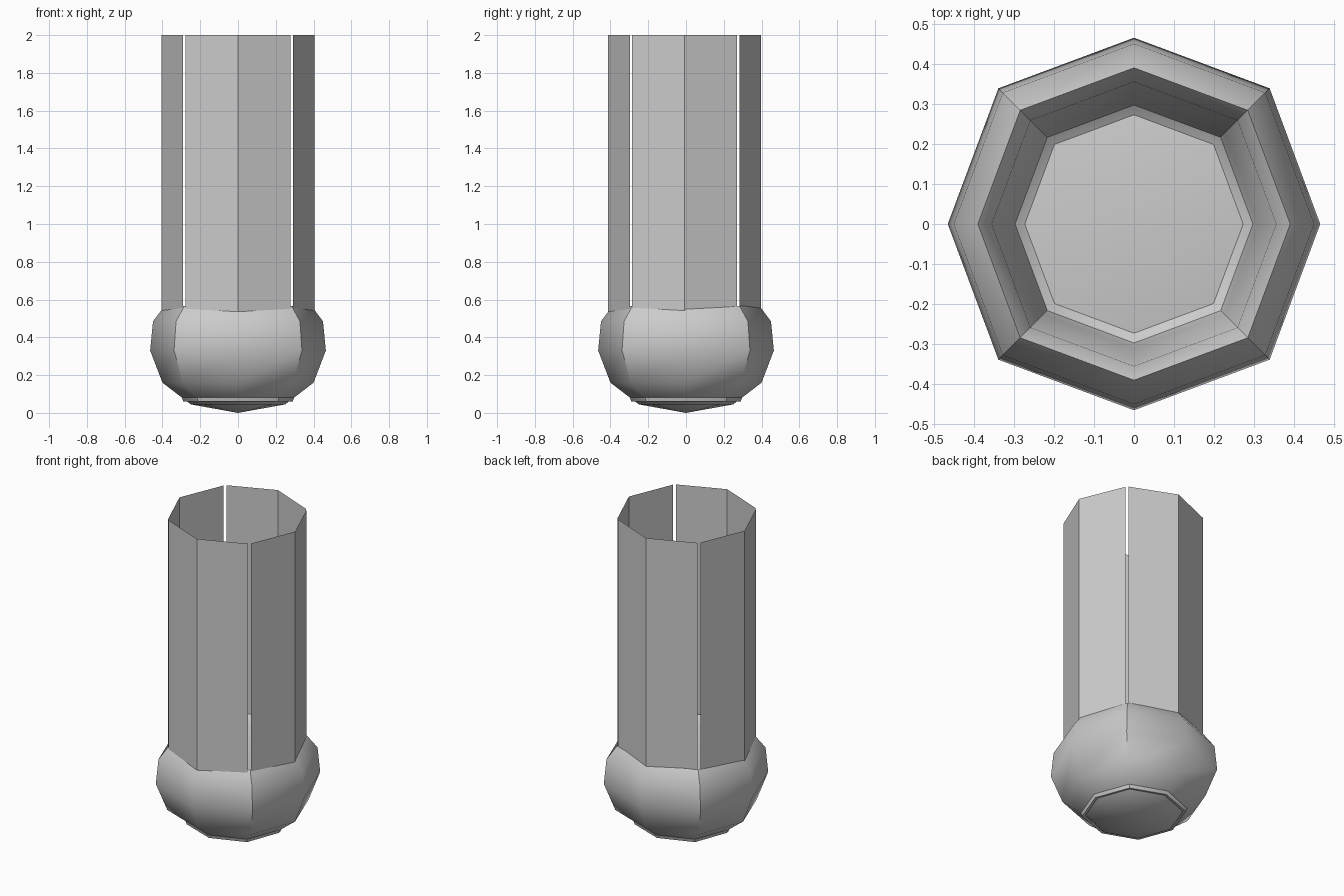
import bpy, bmesh, math

if "Cube" in bpy.data.objects:
    bpy.data.objects.remove(bpy.data.objects["Cube"])

grey = bpy.data.materials.new("plain grey")
grey.diffuse_color = (0.6, 0.6, 0.6, 1)
grey.use_nodes = True
grey.node_tree.nodes["Principled BSDF"].inputs["Base Color"].default_value = grey.diffuse_color


def finish(bm, name):
    mesh = bpy.data.meshes.new(name)
    bm.to_mesh(mesh)
    bm.free()
    mesh.materials.append(grey)
    ob = bpy.data.objects.new(name, mesh)
    bpy.context.collection.objects.link(ob)
    return ob


# Bulb: eight-sided shell whose top is pushed down into a cup
# (radius, height) from the bottom pole, over the rim, to the cup floor
profile = [(0.25, 0.045), (0.40, 0.16), (0.465, 0.33), (0.45, 0.485),
           (0.39, 0.565), (0.355, 0.52), (0.31, 0.12), (0.29, 0.06)]
bm = bmesh.new()
rings = []
for r, z in profile:
    ring = []
    for i in range(8):
        a = i * math.pi / 4
        k = r * (1.03 if i % 2 else 1.0)   # diagonal corners stand out a little
        ring.append(bm.verts.new((k * math.cos(a), k * math.sin(a), z)))
    rings.append(ring)
bottom = bm.verts.new((0, 0, 0))
floor = bm.verts.new((0, 0, 0.1))
for i in range(8):
    j = (i + 1) % 8
    bm.faces.new((bottom, rings[0][j], rings[0][i]))
    bm.faces.new((floor, rings[-1][i], rings[-1][j]))
    for lo, hi in zip(rings, rings[1:]):
        bm.faces.new((lo[i], lo[j], hi[j], hi[i]))
bulb = finish(bm, "bulb")
bpy.context.view_layer.objects.active = bulb
bulb.select_set(True)
bpy.ops.object.shade_smooth_by_angle(angle=math.radians(39))

# Tube: four bent panels with narrow slits between them
bm = bmesh.new()
for q in range(4):
    a = q * math.pi / 2
    c, s = math.cos(a), math.sin(a)
    columns = []
    for x, y in ((0.29, -0.278), (0.405, 0), (0.29, 0.278)):
        px, py = x * c - y * s, x * s + y * c - 0.007
        columns.append([bm.verts.new((px, py, z)) for z in (0.5, 2.0)])
    for l, r in zip(columns, columns[1:]):
        bm.faces.new((l[0], r[0], r[1], l[1]))
finish(bm, "tube_panels")
